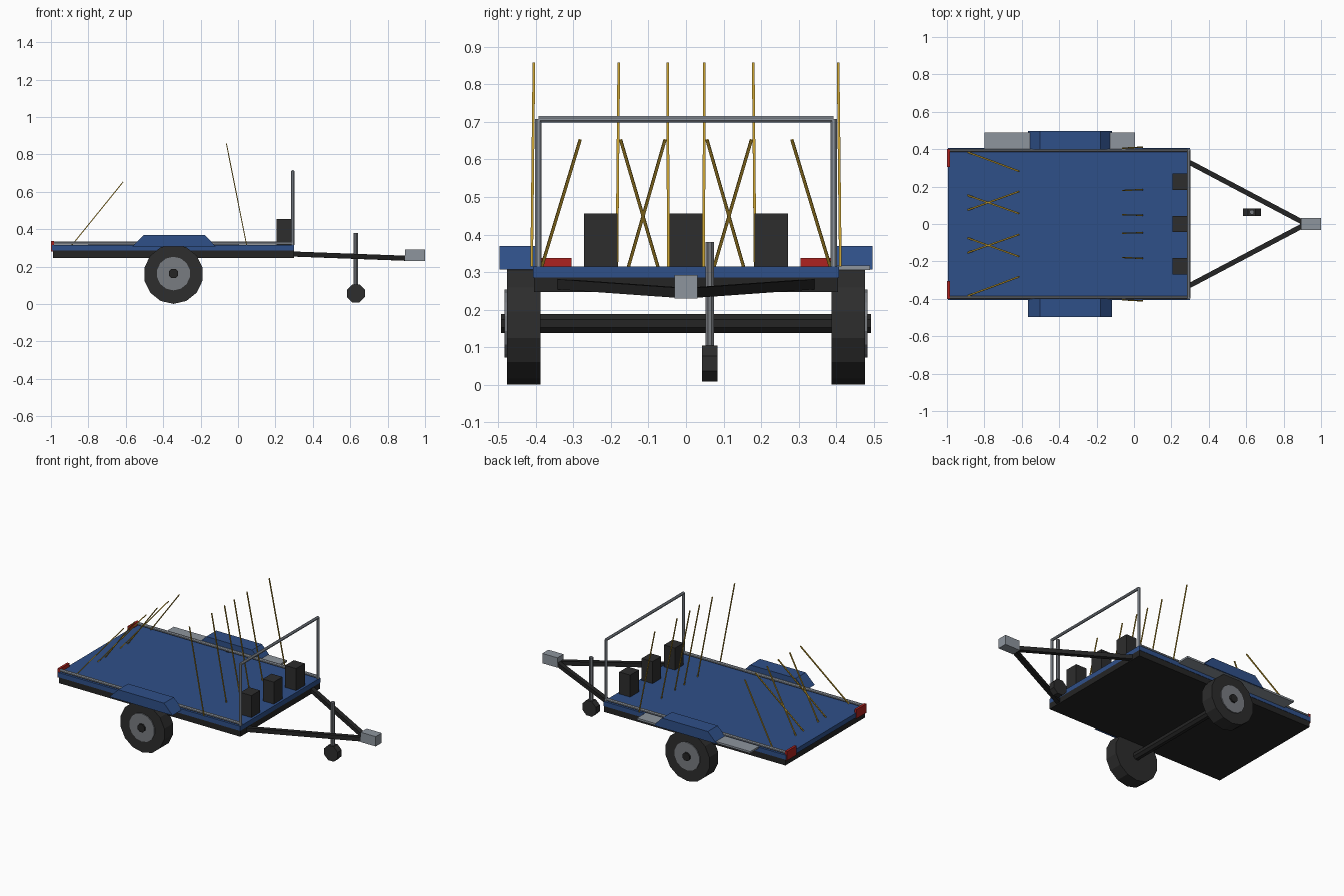
import bpy, bmesh, math
from mathutils import Vector

if "Cube" in bpy.data.objects:
    bpy.data.objects.remove(bpy.data.objects["Cube"])


def material(name, r, g, b):
    m = bpy.data.materials.new(name)
    m.diffuse_color = (r, g, b, 1)
    m.use_nodes = True
    m.node_tree.nodes["Principled BSDF"].inputs["Base Color"].default_value = m.diffuse_color
    return m


BLUE = material("trailer blue", 0.028, 0.08, 0.25)
FRAME = material("frame black", 0.018, 0.018, 0.018)
RUBBER = material("rubber black", 0.026, 0.026, 0.026)
GREY = material("steel grey", 0.27, 0.30, 0.34)
RIM = material("rim grey", 0.19, 0.20, 0.22)
RED = material("lamp red", 0.42, 0.016, 0.014)
YELLOW = material("strap yellow", 0.55, 0.34, 0.03)


def finish(name, bm, mat):
    bmesh.ops.recalc_face_normals(bm, faces=bm.faces)
    me = bpy.data.meshes.new(name)
    bm.to_mesh(me)
    bm.free()
    me.materials.append(mat)
    ob = bpy.data.objects.new(name, me)
    bpy.context.collection.objects.link(ob)
    return ob


def prism(name, section, offset, mat):
    """Extrude a closed 3D polygon along an offset vector."""
    bm = bmesh.new()
    off = Vector(offset)
    a = [bm.verts.new(p) for p in section]
    b = [bm.verts.new(Vector(p) + off) for p in section]
    n = len(a)
    bm.faces.new(a)
    bm.faces.new(b[::-1])
    for i in range(n):
        bm.faces.new((a[i], a[(i + 1) % n], b[(i + 1) % n], b[i]))
    return finish(name, bm, mat)


def box(name, x, y, z, mat):
    pts = [(x[0], y[0], z[0]), (x[1], y[0], z[0]), (x[1], y[1], z[0]), (x[0], y[1], z[0])]
    return prism(name, pts, (0, 0, z[1] - z[0]), mat)


def disc(name, cx, cz, r, y0, y1, sides, mat, phase=0.0):
    """Cylinder along y; phase 0 puts a corner at the bottom."""
    pts = []
    for i in range(sides):
        a = 2 * math.pi * i / sides + phase
        pts.append((cx + r * math.sin(a), y0, cz - r * math.cos(a)))
    return prism(name, pts, (0, y1 - y0, 0), mat)


def rod(name, p, q, r, sides, mat):
    p, q = Vector(p), Vector(q)
    rot = (q - p).to_track_quat('Z', 'Y')
    pts = []
    for i in range(sides):
        a = 2 * math.pi * (i + 0.5) / sides
        pts.append(p + rot @ Vector((r * math.cos(a), r * math.sin(a), 0)))
    return prism(name, pts, q - p, mat)


def strap(name, p, q, w, t, mat):
    """Thin flat bar, wide along y."""
    p, q = Vector(p), Vector(q)
    d = (q - p).normalized()
    side = (Vector((0, 1, 0)) - d * d.y).normalized() * w / 2
    thick = d.cross(side).normalized() * t / 2
    return prism(name, [p + side + thick, p - side + thick,
                        p - side - thick, p + side - thick], q - p, mat)


# Deck and chassis
box("deck", (-0.995, 0.3), (-0.407, 0.407), (0.285, 0.315), BLUE)
box("chassis", (-0.99, 0.3), (-0.405, 0.405), (0.247, 0.285), FRAME)

# Axle
disc("axle", -0.345, 0.163, 0.027, -0.493, 0.493, 8, FRAME, math.pi / 8)

for s, side in ((-1, "right"), (1, "left")):
    # Wheels
    disc(side + "_tyre", -0.345, 0.16, 0.159, s * 0.387, s * 0.477, 14, RUBBER)
    disc(side + "_rim", -0.345, 0.163, 0.09, s * 0.46, s * 0.483, 14, RIM)
    # Mudguard with sloped ends
    prism(side + "_mudguard",
          [(-0.567, s * 0.397, 0.307), (-0.118, s * 0.397, 0.307),
           (-0.178, s * 0.397, 0.37), (-0.503, s * 0.397, 0.37)], (0, s * 0.1, 0), BLUE)
    # Side rail, headboard post, tail lamp
    rod(side + "_rail", (-0.985, s * 0.393, 0.326), (0.295, s * 0.393, 0.326), 0.0095, 8, GREY)
    rod(side + "_post", (0.293, s * 0.393, 0.315), (0.293, s * 0.393, 0.708), 0.0095, 8, GREY)
    box(side + "_tail_lamp", (-1.0, -0.985), sorted((s * 0.305, s * 0.402)), (0.28, 0.338), RED)
    # Drawbar arm
    rod(side + "_drawbar", (0.28, s * 0.338, 0.268), (0.92, 0, 0.244), 0.019, 4, FRAME)

# Headboard top bar
rod("headboard_bar", (0.293, -0.393, 0.707), (0.293, 0.393, 0.707), 0.0095, 8, GREY)

# Side step, on one side only
box("side_step", (-0.8, 0.005), (0.4, 0.49), (0.306, 0.318), GREY)

# Coupler
box("coupler", (0.893, 1.0), (-0.031, 0.031), (0.229, 0.292), GREY)

# Jockey wheel
rod("jockey_post", (0.63, 0.063, 0.09), (0.63, 0.063, 0.38), 0.0125, 8, RIM)
disc("jockey_wheel", 0.63, 0.057, 0.052, 0.043, 0.084, 8, RUBBER, math.pi / 8)

# Black cases behind the headboard
for i, y in enumerate((-0.227, 0, 0.227)):
    box(f"case_{i + 1}", (0.207, 0.285), (y - 0.044, y + 0.044), (0.315, 0.456), RUBBER)

# Straps: upright front row and crossing rear row
for s, side in ((-1, "right"), (1, "left")):
    for i, (y0, y1) in enumerate(((0.411, 0.405), (0.184, 0.179), (0.047, 0.049))):
        strap(f"{side}_front_strap_{i + 1}", (0.046, s * y0, 0.315),
              (-0.062, s * y1, 0.858), 0.007, 0.005, YELLOW)
    for i, (y0, y1) in enumerate(((0.384, 0.282), (0.153, 0.056), (0.075, 0.174))):
        strap(f"{side}_rear_strap_{i + 1}", (-0.888, s * y0, 0.315),
              (-0.615, s * y1, 0.652), 0.008, 0.005, YELLOW)
